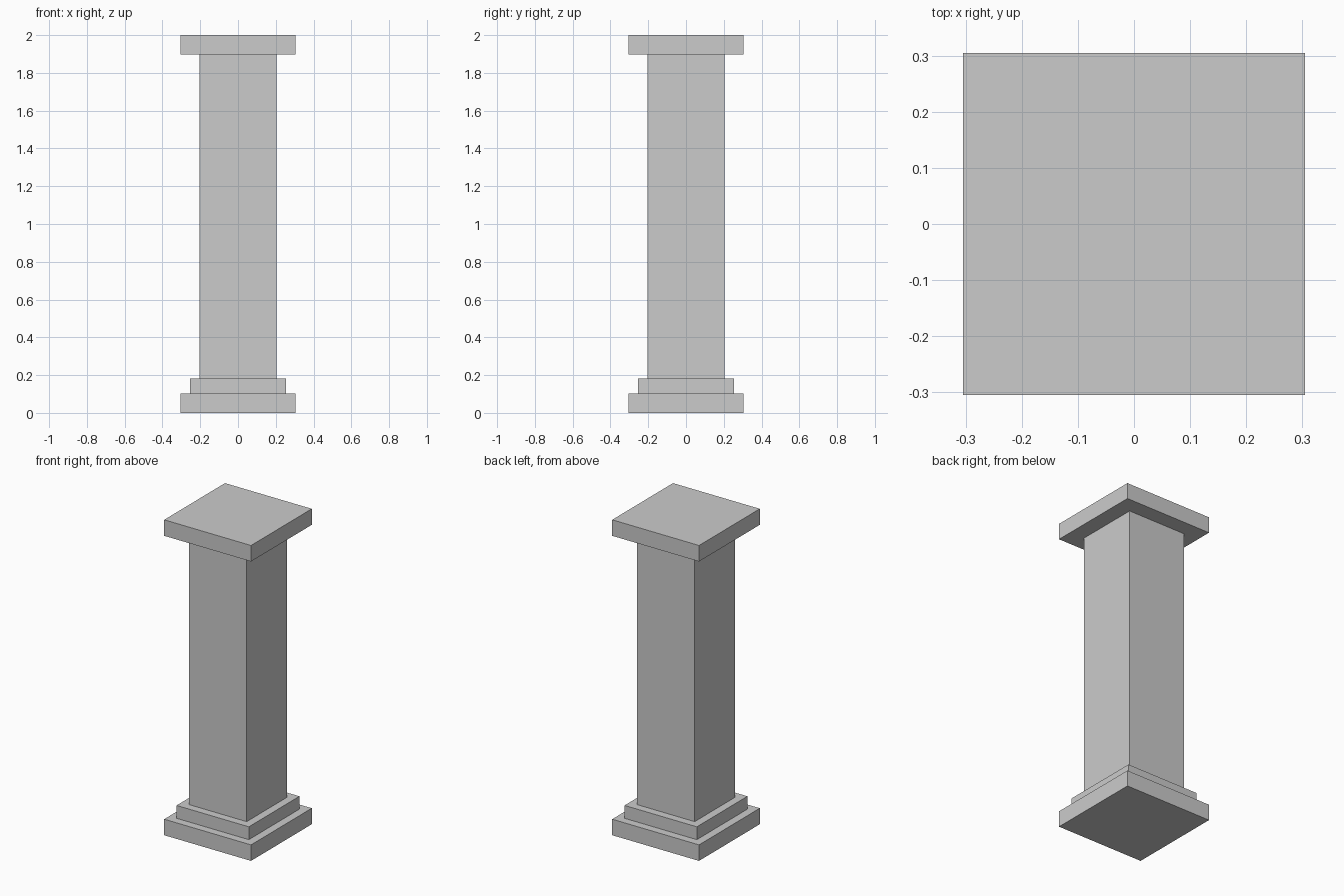
import bpy

if "Cube" in bpy.data.objects:
    bpy.data.objects.remove(bpy.data.objects["Cube"])


def block(name, half, z0, z1):
    """Square block centred on the z axis, spanning z0 to z1."""
    bpy.ops.mesh.primitive_cube_add(size=1, location=(0, 0, (z0 + z1) / 2))
    ob = bpy.context.object
    ob.name = name
    ob.scale = (2 * half, 2 * half, z1 - z0)
    bpy.ops.object.transform_apply(location=False, rotation=False, scale=True)
    return ob


# Stacked parts of the square pillar, bottom to top
block("plinth", 0.3045, 0.0, 0.1015)
block("base_step", 0.2535, 0.1015, 0.183)
block("shaft", 0.203, 0.183, 1.8985)
block("capital_slab", 0.3045, 1.8985, 2.0)
